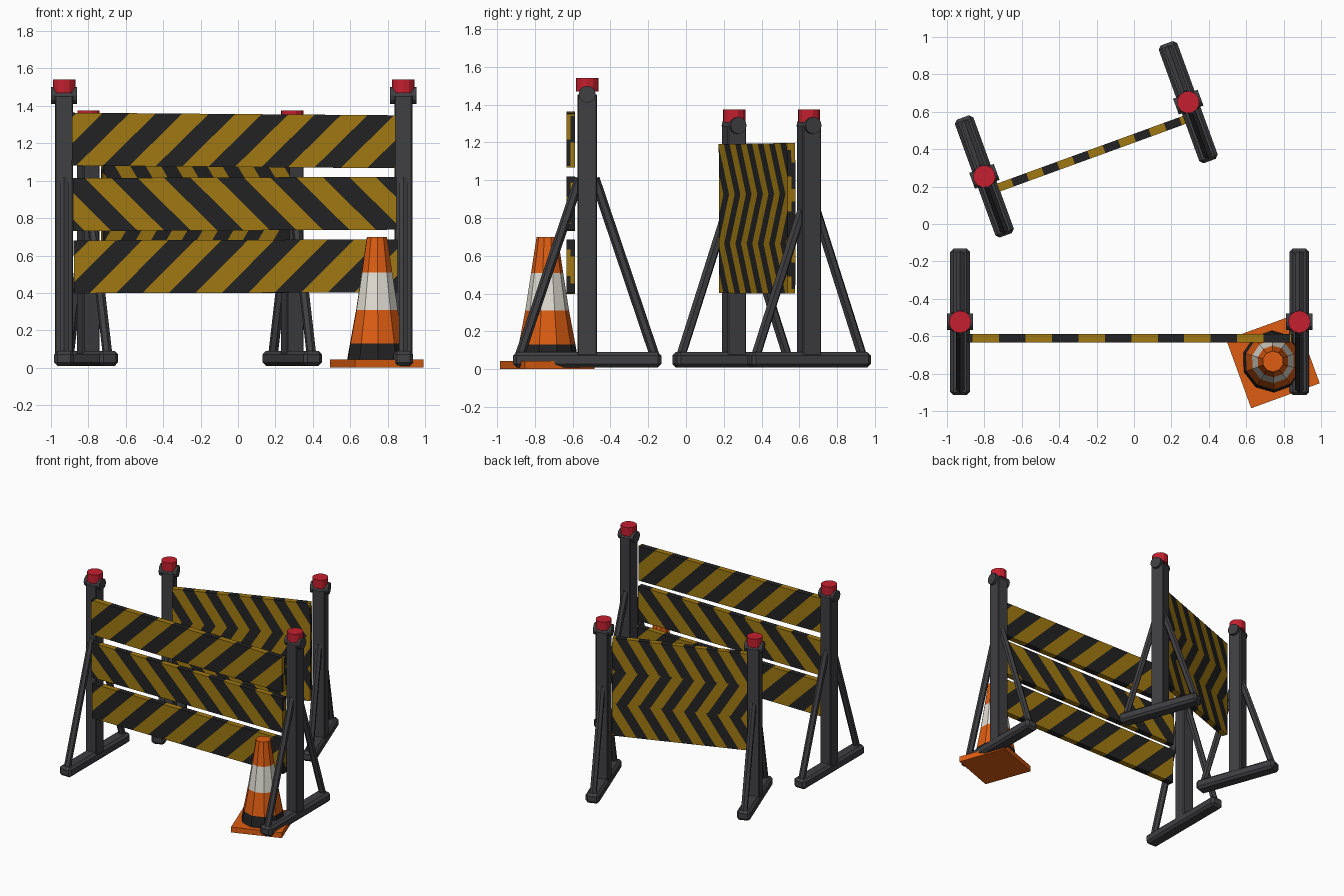
import bpy, bmesh, math
from mathutils import Matrix, Vector

if "Cube" in bpy.data.objects:
    bpy.data.objects.remove(bpy.data.objects["Cube"])


def material(name, rgb):
    m = bpy.data.materials.new(name)
    m.diffuse_color = (*rgb, 1)
    m.use_nodes = True
    m.node_tree.nodes["Principled BSDF"].inputs["Base Color"].default_value = m.diffuse_color
    return m


GREY = material("dark grey metal", (0.05, 0.05, 0.056))
YELLOW = material("stripe yellow", (0.35, 0.19, 0.006))
BLACK = material("stripe black", (0.016, 0.016, 0.017))
RED = material("lamp red", (0.55, 0.014, 0.028))
ORANGE = material("cone orange", (0.73, 0.11, 0.006))
WHITE = material("cone white", (0.75, 0.73, 0.65))


def finish(name, bm, mats, matrix=Matrix(), bevel=0):
    bmesh.ops.recalc_face_normals(bm, faces=bm.faces)
    me = bpy.data.meshes.new(name)
    bm.to_mesh(me)
    bm.free()
    for m in mats:
        me.materials.append(m)
    ob = bpy.data.objects.new(name, me)
    ob.matrix_world = matrix
    bpy.context.collection.objects.link(ob)
    if bevel:
        b = ob.modifiers.new("bevel", 'BEVEL')
        b.width, b.segments = bevel, 1
    return ob


def box(name, size, centre, frame, mat, bevel=0):
    bm = bmesh.new()
    bmesh.ops.create_cube(bm, size=1)
    bmesh.ops.scale(bm, vec=size, verts=bm.verts)
    return finish(name, bm, [mat], frame @ Matrix.Translation(centre), bevel)


def rod(name, a, b, radius, sides, frame, mat):
    a, b = Vector(a), Vector(b)
    bm = bmesh.new()
    bmesh.ops.create_cone(bm, cap_ends=True, segments=sides, radius1=radius,
                          radius2=radius, depth=(b - a).length)
    turn = (b - a).to_track_quat('Z', 'Y').to_matrix().to_4x4()
    return finish(name, bm, [mat], frame @ Matrix.Translation((a + b) / 2) @ turn)


def stand(name, x, frame, height, foot_len, strut_top):
    """Foot, post, two struts, cross pin and red lamp."""
    f = frame @ Matrix.Translation((x, 0, 0))
    box(name + "_foot", (0.105, foot_len, 0.08), (0, 0, 0.05), f, GREY, 0.018)
    box(name + "_post", (0.096, 0.104, height - 0.05), (0, 0, (height + 0.05) / 2), f, GREY, 0.006)
    for side, s in (("front", -1), ("back", 1)):
        rod(f"{name}_{side}_strut", (0, s * (foot_len / 2 - 0.035), 0.07),
            (0, s * 0.04, strut_top), 0.026, 6, f, GREY)
    rod(name + "_pin", (-0.07, 0, height), (0.07, 0, height), 0.045, 12, f, GREY)
    rod(name + "_lamp", (0, 0, height + 0.015), (0, 0, height + 0.085), 0.06, 12, f, RED)


def plank(name, length, height, centre, frame, tilt, period, slant, start):
    """Striped board: each half is cut along the stripes, both faces lean the same way."""
    t = 0.045
    bm = bmesh.new()
    for side in (-1, 1):
        half = bmesh.new()
        bmesh.ops.create_cube(half, size=1)
        bmesh.ops.scale(half, vec=(length, t / 2, height), verts=half.verts)
        bmesh.ops.translate(half, vec=(0, side * t / 4, 0), verts=half.verts)
        lean = -side * slant
        n = Vector((1, 0, -lean)).normalized()
        for k in range(-20, 21):
            bmesh.ops.bisect_plane(half, geom=half.verts[:] + half.edges[:] + half.faces[:],
                                   plane_co=(start + k * period / 2, 0, height / 2), plane_no=n)
        for face in half.faces:
            c = face.calc_center_median()
            u = c.x - start - lean * (c.z - height / 2)
            face.material_index = 1 if math.floor(2 * u / period) % 2 == 0 else 0
        half.normal_update()
        inner = [fc for fc in half.faces if abs(fc.calc_center_median().y) < 1e-5]
        bmesh.ops.delete(half, geom=inner, context='FACES')
        tmp = bpy.data.meshes.new("tmp")
        half.to_mesh(tmp)
        half.free()
        bm.from_mesh(tmp)
        bpy.data.meshes.remove(tmp)
    place = frame @ Matrix.Translation(centre) @ Matrix.Rotation(tilt, 4, 'Y')
    finish(name, bm, [YELLOW, BLACK], place)


# Large front barrier
front = Matrix.Translation((-0.023, -0.523, 0))
for side, x in (("left", -0.907), ("right", 0.907)):
    stand("front_barrier_" + side, x, front, 1.455, 0.785, 1.01)
for name, cx, z, tilt, slant, start in (("top", 0.0, 1.215, 0.008, 1, -0.70),
                                        ("middle", 0.005, 0.876, -0.004, -1, -0.66),
                                        ("bottom", 0.01, 0.542, -0.003, 1, -0.64)):
    plank("front_barrier_plank_" + name, 1.73, 0.283, (cx, -0.088, z), front,
          tilt, 0.283, slant, start)

# Smaller rear barrier, turned 20 degrees
rear = Matrix.Translation((-0.255, 0.453, 0)) @ Matrix.Rotation(math.radians(20), 4, 'Z')
for side, x in (("left", -0.58), ("right", 0.58)):
    stand("rear_barrier_" + side, x, rear, 1.29, 0.67, 0.84)
for name, z, tilt, slant, start in (("top", 1.06, -0.006, -0.62, -0.45),
                                    ("middle", 0.798, 0.0, 0.62, -0.28),
                                    ("bottom", 0.535, 0.003, -0.62, -0.45)):
    plank("rear_barrier_plank_" + name, 1.06, 0.268, (0, -0.082, z), rear,
          tilt, 0.174, slant, start)

# Traffic cone: square base and a ringed body coloured by height
cone = Matrix.Translation((0.743, -0.735, 0)) @ Matrix.Rotation(math.radians(20), 4, 'Z')
box("cone_base", (0.39, 0.39, 0.044), (0, 0, 0.022), cone, ORANGE)
profile = [(0.166, 0.04), (0.150, 0.13), (0.116, 0.31), (0.085, 0.51), (0.056, 0.70)]
sides = 10
bm = bmesh.new()
rings = [[bm.verts.new((r * math.cos(2 * math.pi * i / sides),
                        r * math.sin(2 * math.pi * i / sides), z)) for i in range(sides)]
         for r, z in profile]
for j, band in enumerate((1, 0, 2, 0)):
    for i in range(sides):
        k = (i + 1) % sides
        fc = bm.faces.new((rings[j][i], rings[j][k], rings[j + 1][k], rings[j + 1][i]))
        fc.material_index = band
bm.faces.new(rings[-1])
bm.faces.new(rings[0][::-1])
finish("cone_body", bm, [ORANGE, BLACK, WHITE], cone)
